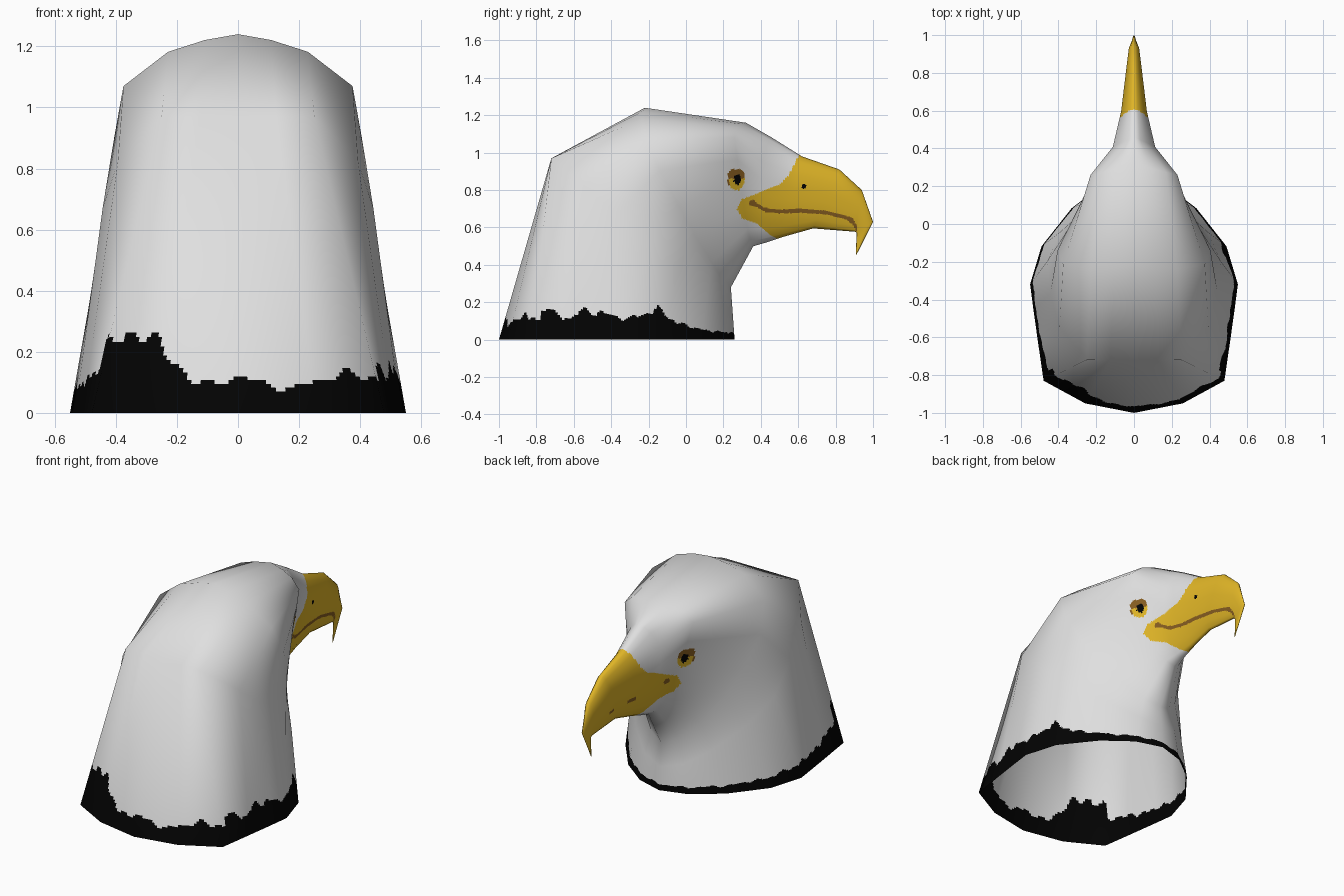
import bpy, math
from mathutils import Vector

if "Cube" in bpy.data.objects:
    bpy.data.objects.remove(bpy.data.objects["Cube"])

# ---- colours ----
COLOURS = [("white_feather", (0.74, 0.74, 0.74)), ("black_fringe", (0.0008, 0.0008, 0.0008)),
           ("beak_yellow", (0.74, 0.46, 0.02)), ("mouth_brown", (0.24, 0.11, 0.015))]
WHITE, BLACK, YELLOW, BROWN = range(4)

# ---- cross-sections: fraction from back/top to front/bottom, and half width ----
SHAPES = {
    "base": ((0, .04, .135, .30, .44, .54, .70, .86, .96, 1), (0, .47, .87, .925, .97, 1, .89, .6, .3, 0)),
    "nape": ((0, 0, 0, .18, .36, .54, .70, .86, .96, 1), (0, .27, .54, .85, .957, .99, .84, .55, .28, 0)),
    "crown": ((0, .02, .06, .177, .35, .55, .70, .86, .96, 1), (0, .29, .61, 1, 1.08, .95, .79, .52, .25, 0)),
    "brow": ((0, .01, .04, .12, .3, .47, .7, .86, .96, 1), (0, .4, .74, 1, .88, .75, .57, .38, .2, 0)),
    "beak": ((0, .02, .075, .23, .4, .55, .7, .86, .96, 1), (0, .29, .61, 1, 1, .95, .82, .55, .26, 0)),
}
# ---- rings: shape, top y,z, bottom y,z, half width, backward bow, subdivisions to next ----
RINGS = [
    ("base", -1.0, 0.0, 0.26, 0.0, .55, 0, 60),
    ("nape", -.72, .97, .25, .14, .463, 0, 16),
    ("crown", -.22, 1.24, .24, .28, .375, -.075, 36),
    ("brow", .32, 1.16, .36, .50, .23, -.065, 24),
    ("beak", .46, 1.08, .43, .52, .112, -.045, 22),
    ("beak", .62, .98, .52, .55, .068, 0, 26),
    ("beak", .82, .91, .68, .595, .045, 0, 20),
    ("beak", .94, .80, .905, .577, .027, 0, 14),
    ("beak", 1.0, .63, .912, .57, .008, 0, 12),
    ("beak", .912, .455, .908, .45, .001, 0, 0),
]
USUB = 16


def ring_points(shape, yt, zt, yb, zb, w, bow, _):
    half = [Vector((w * x, yt + (yb - yt) * s + bow * x, zt + (zb - zt) * s)) for s, x in zip(*SHAPES[shape])]
    return half + [Vector((-p.x, p.y, p.z)) for p in half[-2:0:-1]]


def curve(points, t):
    """Piecewise linear lookup."""
    if t <= points[0][0]:
        return points[0][1]
    for (a, b), (c, d) in zip(points, points[1:]):
        if t <= c:
            return b + (d - b) * (t - a) / (c - a)
    return points[-1][1]


BEAK_EDGE = [(.52, .52), (.56, .45), (.62, .38), (.65, .30), (.70, .27), (.75, .30),
             (.79, .40), (.83, .50), (.88, .55), (1.0, .61)]          # z -> y
MOUTH = [(.34, .73), (.37, .725), (.42, .695), (.5, .685), (.6, .69), (.75, .68), (.85, .655), (.89, .635), (.915, .59)]
FRINGE_BACK = [(-.5, .17), (-.4, .24), (-.35, .27), (-.25, .22), (-.14, .09), (0, .12), (.17, .075), (.33, .13), (.5, .11)]
FRINGE_RIGHT = [(-.85, .11), (-.78, .17), (-.62, .11), (-.55, .16), (-.3, .11), (-.15, .165), (-.05, .09), (.1, .05), (.26, .035)]
FRINGE_LEFT = [(-.85, .18), (-.7, .13), (-.5, .09), (-.3, .08), (0, .05), (.26, .035)]


def inside(p, y, z, ry, rz, power=2):
    return abs((p.y - y) / ry) ** power + abs((p.z - z) / rz) ** power < 1


def colour(p):
    # ragged dark fringe round the neck base
    if p.z < .32 and p.y < .5:
        if p.y < -.8 + .15 * p.z:
            h = curve(FRINGE_BACK, p.x)
        else:
            h = curve(FRINGE_RIGHT if p.x > 0 else FRINGE_LEFT, p.y)
        a = math.atan2(p.x, -(p.y + .35))
        h *= 1 + .07 * math.sin(23 * a) + .07 * math.sin(41 * a + 2)
        if p.z < h:
            return BLACK
    # eyes: dark pupil, brown upper lid, yellow lower part
    if inside(p, .275, .855, .02, .026):
        return BLACK
    if p.z > .862 and inside(p, .268, .855, .046, .057, 3.5):
        return BROWN
    if inside(p, .268, .855, .045, .057):
        return BROWN if p.y < .23 else YELLOW
    # beak with nostril and mouth line, both faint on the left
    if p.y > .25 and p.y > curve(BEAK_EDGE, p.z):
        if p.x > 0 and inside(p, .63, .82, .012, .012):
            return BLACK
        if inside(p, .355, .73, .017, .017):
            return BROWN
        if .34 < p.y < .915 and abs(p.z - curve(MOUTH, p.y)) < (.016 if p.y > .87 else .0105):
            if p.x > 0 or .56 < p.y < .63 or .74 < p.y < .78:
                return BROWN
        return YELLOW
    return WHITE


# ---- coarse loft and its smooth normals ----
grid = [ring_points(*r) for r in RINGS]
R, N = len(grid), len(grid[0])


def unit_diff(a, b, c):
    return (b - a).normalized() + (c - b).normalized()


normals = []
for i in range(R):
    row = []
    for j in range(N):
        p = grid[i][j]
        du = unit_diff(grid[i][j - 1], p, grid[i][(j + 1) % N])
        dv = unit_diff(grid[max(i - 1, 0)][j], p, grid[min(i + 1, R - 1)][j])
        row.append(du.cross(dv).normalized())
    normals.append(row)


# ---- fine subdivision of the loft, so painted areas follow real faces ----
def fine_row(table, i, f):
    k = min(i + 1, R - 1)
    coarse = [table[i][j].lerp(table[k][j], f) for j in range(N)]
    return [coarse[j].lerp(coarse[(j + 1) % N], u / USUB) for j in range(N) for u in range(USUB)]


verts, vnormals, rows = [], [], 0
for i, r in enumerate(RINGS):
    for k in range(max(r[7], 1)):
        f = k / max(r[7], 1)
        if i == 0:
            f = f ** 1.3          # finer near the fringe
        verts += fine_row(grid, i, f)
        vnormals += fine_row(normals, i, f)
        rows += 1

M = N * USUB
faces = [(a * M + b, a * M + (b + 1) % M, (a + 1) * M + (b + 1) % M, (a + 1) * M + b)
         for a in range(rows - 1) for b in range(M)]

mesh = bpy.data.meshes.new("bird_head")
mesh.from_pydata([tuple(v) for v in verts], [], faces)
for name, rgb in COLOURS:
    m = bpy.data.materials.new(name)
    m.diffuse_color = (*rgb, 1)
    m.use_nodes = True
    m.node_tree.nodes["Principled BSDF"].inputs["Base Color"].default_value = m.diffuse_color
    mesh.materials.append(m)
mesh.polygons.foreach_set("material_index", [colour((verts[f[0]] + verts[f[2]]) / 2) for f in faces])
mesh.polygons.foreach_set("use_smooth", [True] * len(faces))
mesh.update()
mesh.normals_split_custom_set_from_vertices([tuple(n.normalized()) for n in vnormals])
head = bpy.data.objects.new("bird_head", mesh)
bpy.context.collection.objects.link(head)
